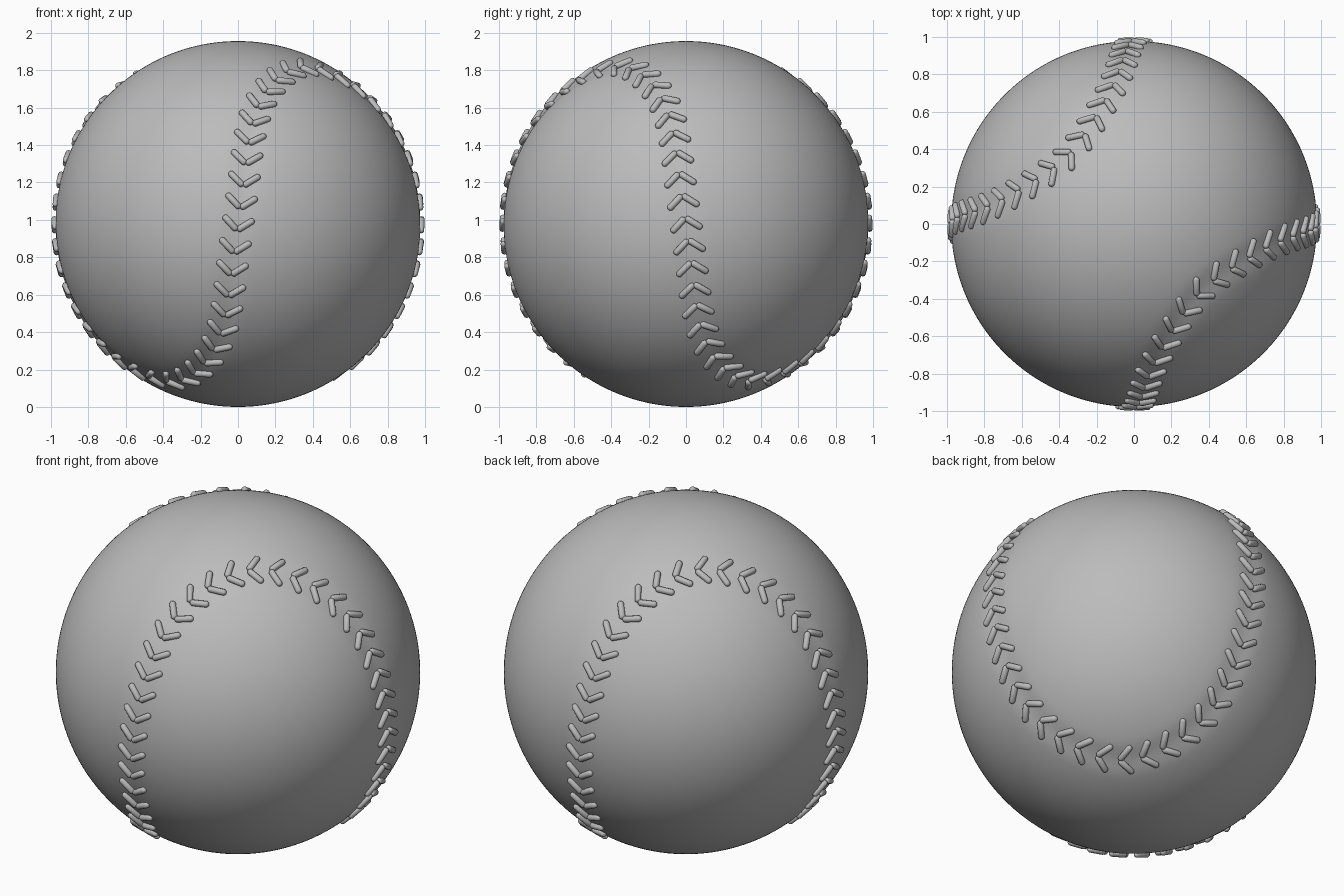
import bpy
import bmesh
from math import sin, cos, pi, sqrt
from mathutils import Vector
from mathutils.kdtree import KDTree

cube = bpy.data.objects.get("Cube")
if cube:
    bpy.data.objects.remove(cube)

BALL_R = 0.978
THREAD = 0.018
THREAD_R = 1.0 - THREAD
CENTRE = Vector((0, 0, BALL_R))
STITCHES = 80


def material(name, value):
    mat = bpy.data.materials.new(name)
    mat.use_nodes = True
    colour = (value, value, value, 1)
    mat.diffuse_color = colour
    mat.node_tree.nodes["Principled BSDF"].inputs["Base Color"].default_value = colour
    return mat


def finish(bm, name, mat, angle):
    mesh = bpy.data.meshes.new(name)
    bm.to_mesh(mesh)
    bm.free()
    mesh.materials.append(mat)
    obj = bpy.data.objects.new(name, mesh)
    obj.location = CENTRE
    bpy.context.collection.objects.link(obj)
    bpy.ops.object.select_all(action="DESELECT")
    obj.select_set(True)
    bpy.context.view_layer.objects.active = obj
    bpy.ops.object.shade_smooth_by_angle(angle=angle)


def seam(t):
    """Direction on the unit sphere along the wavy closed seam."""
    z = 0.855 * sin(2 * t)
    turn = t - 0.27 * sin(4 * t) + 0.04 * sin(8 * t) - pi
    r = sqrt(1 - z * z)
    return Vector((r * cos(turn), r * sin(turn), -z))


def evenly_spaced(count, samples=4000):
    """Seam points and tangents at equal steps of arc length."""
    pts = [seam(-2 * pi * i / samples) for i in range(samples + 1)]
    total = sum((b - a).length for a, b in zip(pts, pts[1:]))
    result, run = [], 0.0
    for a, b in zip(pts, pts[1:]):
        if run >= len(result) * total / count and len(result) < count:
            result.append((a, (b - a).normalized()))
        run += (b - a).length
    return result


def capsule(bm, start, end, radius):
    """Round-ended thread between two points."""
    axis = end - start
    rot = axis.to_track_quat("Z", "Y")
    verts = bmesh.ops.create_uvsphere(bm, u_segments=10, v_segments=7, radius=radius)["verts"]
    for v in verts:
        v.co.z += (axis.length / 2 - radius) * (1 if v.co.z > 0 else -1)
        v.co = rot @ v.co + (start + end) / 2


leather = material("grey leather", 0.5)

# Ball with a shallow groove pressed in along the seam
path = evenly_spaced(800)
tree = KDTree(len(path))
for i, (point, _) in enumerate(path):
    tree.insert(point, i)
tree.balance()
bm = bmesh.new()
bmesh.ops.create_icosphere(bm, subdivisions=6, radius=BALL_R)
for v in bm.verts:
    distance = tree.find(v.co.normalized())[2]
    if distance < 0.1:
        v.co *= 1 - 0.004 * (1 + cos(pi * distance / 0.1))
finish(bm, "ball", leather, pi)

# Chevron stitches: two slanted threads meeting on the seam
bm = bmesh.new()
for point, along in evenly_spaced(STITCHES):
    side = point.cross(along).normalized()
    apex = point + along * 0.035
    for sign in (-1, 1):
        tip = point - along * 0.035 + side * sign * 0.085
        capsule(bm, apex.normalized() * THREAD_R, tip.normalized() * THREAD_R, THREAD)
finish(bm, "stitches", leather, pi / 3)
